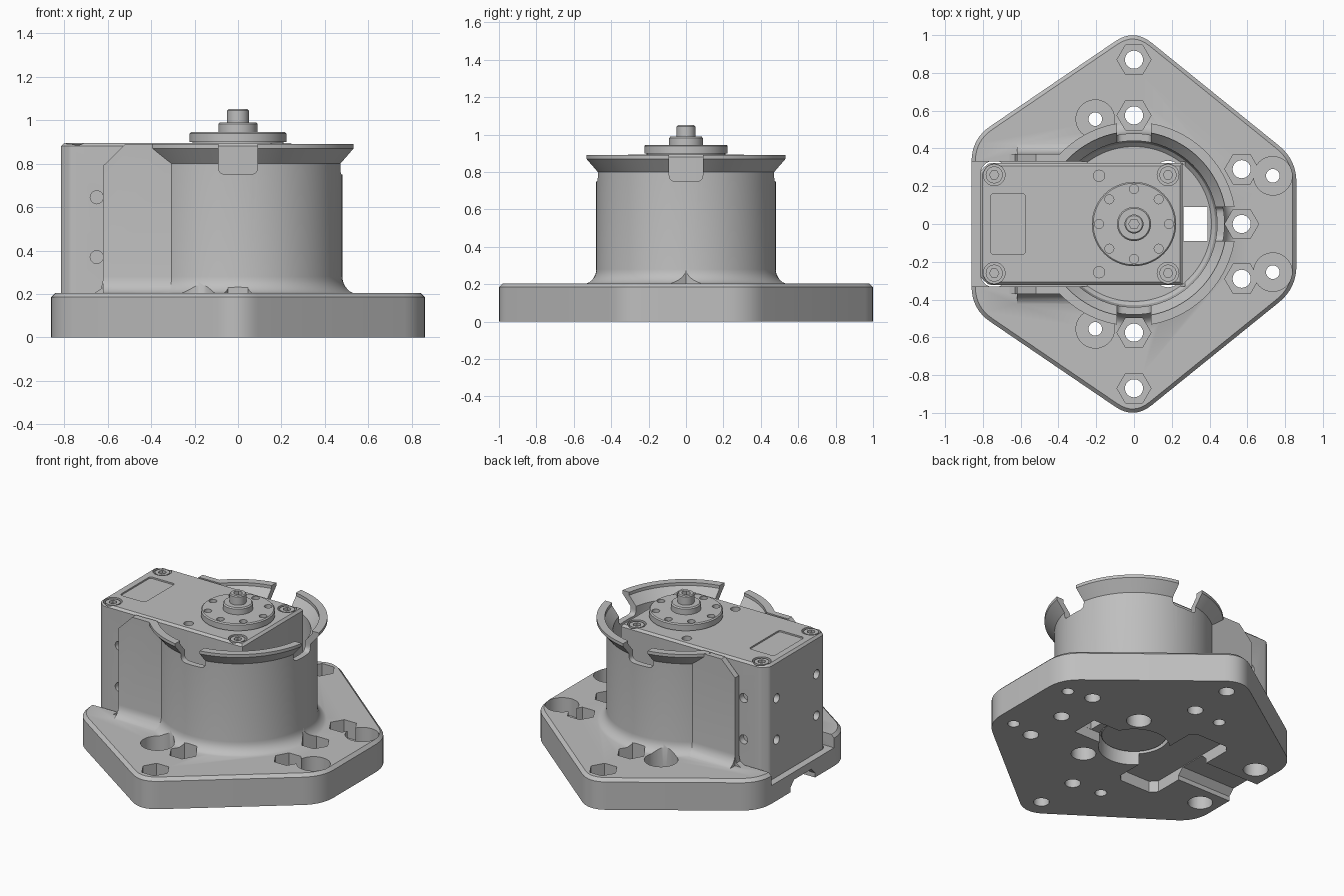
import bpy, bmesh, math
from mathutils import Vector, Matrix

cube = bpy.data.objects.get("Cube")
if cube:
    bpy.data.objects.remove(cube, do_unlink=True)

grey = bpy.data.materials.new("plain_grey")
grey.use_nodes = True
grey.diffuse_color = (0.52, 0.52, 0.52, 1)
grey.node_tree.nodes["Principled BSDF"].inputs["Base Color"].default_value = (0.52, 0.52, 0.52, 1)


def finish(name, bm):
    bmesh.ops.remove_doubles(bm, verts=bm.verts, dist=1e-5)
    bmesh.ops.recalc_face_normals(bm, faces=bm.faces)
    mesh = bpy.data.meshes.new(name)
    bm.to_mesh(mesh)
    bm.free()
    obj = bpy.data.objects.new(name, mesh)
    bpy.context.scene.collection.objects.link(obj)
    mesh.materials.append(grey)
    return obj


def rounded(points, d, steps=8):
    """Replace each corner of a polygon by a curve starting d away from it."""
    out = []
    for i, p in enumerate(points):
        p = Vector(p)
        a = p + (Vector(points[i - 1]) - p).normalized() * d
        b = p + (Vector(points[(i + 1) % len(points)]) - p).normalized() * d
        for k in range(steps + 1):
            t = k / steps
            out.append(a * (1 - t) ** 2 + p * 2 * t * (1 - t) + b * t * t)
    return out


def prism(name, points, lo, hi, axis="z", chamfer=0):
    """Extrude a 2D outline along an axis: z takes (x,y), y takes (x,z), x takes (y,z)."""
    place = {"z": lambda p: (p[0], p[1], lo),
             "y": lambda p: (p[0], lo, p[1]),
             "x": lambda p: (lo, p[0], p[1])}[axis]
    move = Vector([hi - lo if a == axis else 0 for a in "xyz"])
    bm = bmesh.new()
    face = bm.faces.new([bm.verts.new(place(p)) for p in points])
    new = bmesh.ops.extrude_face_region(bm, geom=[face])["geom"]
    bmesh.ops.translate(bm, vec=move, verts=[v for v in new if isinstance(v, bmesh.types.BMVert)])
    if chamfer:
        bmesh.ops.recalc_face_normals(bm, faces=bm.faces)
        rim = [e for e in bm.edges if all(abs(v.co.z - hi) < 1e-5 for v in e.verts)]
        bmesh.ops.bevel(bm, geom=rim, offset=chamfer, segments=1, affect="EDGES")
    return finish(name, bm)


def rect(x0, x1, y0, y1):
    return [(x0, y0), (x1, y0), (x1, y1), (x0, y1)]


def rod(name, u, v, r, lo, hi, axis="z", n=32):
    ring = [(u + r * math.cos(math.tau * i / n), v + r * math.sin(math.tau * i / n)) for i in range(n)]
    return prism(name, ring, lo, hi, axis)


def lathe(name, profile, n=96):
    """Solid of revolution from (radius, z) points that begin and end on the axis."""
    bm = bmesh.new()
    vs = [bm.verts.new((r, 0, z)) for r, z in profile]
    es = [bm.edges.new(pair) for pair in zip(vs, vs[1:])]
    bmesh.ops.spin(bm, geom=vs + es, cent=(0, 0, 0), axis=(0, 0, 1), angle=math.tau, steps=n)
    return finish(name, bm)


def boolean(target, tool, op="DIFFERENCE"):
    tool.hide_render = True
    mod = target.modifiers.new("cut", "BOOLEAN")
    mod.operation, mod.solver, mod.object = op, "EXACT", tool
    bpy.ops.object.select_all(action="DESELECT")
    bpy.context.view_layer.objects.active = target
    target.select_set(True)
    bpy.ops.object.modifier_apply(modifier=mod.name)
    bpy.data.objects.remove(tool, do_unlink=True)


def smooth(obj):
    bpy.ops.object.select_all(action="DESELECT")
    bpy.context.view_layer.objects.active = obj
    obj.select_set(True)
    bpy.ops.object.shade_smooth_by_angle(angle=math.radians(28))


# Base plate
right_half = [(0, -1.035), (0.86, -0.34), (0.86, 0.34), (0, 1.035)]
mount = prism("base_and_housing", rounded(right_half + [(-0.86, 0.45), (-0.86, -0.45)], 0.12),
              0, 0.205, chamfer=0.02)

# Round housing with foot fillet and flared rim
foot = [(0.48 + 0.08 * (1 - math.sin(a)), 0.2 + 0.08 * (1 - math.cos(a)))
        for a in [math.pi / 2 * i / 6 for i in range(7)]]
boolean(mount, lathe("housing", [(0, 0.15), (0.56, 0.15)] + foot +
                     [(0.48, 0.8), (0.54, 0.87), (0.54, 0.89), (0, 0.89)]), "UNION")

# Straight walls beside the motor, with fillets along the foot
wall = [(-0.66, 0.15), (-0.66, 0.205), (-0.63, 0.225), (-0.62, 0.27), (-0.62, 0.79), (-0.52, 0.889),
        (-0.1, 0.889), (-0.1, 0.15)]
boolean(mount, prism("walls", wall, -0.37, 0.37, "y"), "UNION")
side = [(0.37 + (r - 0.48), z) for r, z in foot]
skirt = [(0.45, 0.16)] + side + [(-y, z) for y, z in reversed(side)] + [(-0.45, 0.16)]
boolean(mount, prism("wall_foot", skirt, -0.62, -0.2, "x"), "UNION")

# Hollow inside and motor pocket
boolean(mount, lathe("hollow", [(0, 0.12), (0.41, 0.12), (0.43, 0.14), (0.44, 0.18), (0.44, 0.81),
                                (0.49, 0.87), (0.49, 0.95), (0, 0.95)]))
boolean(mount, prism("pocket", rect(-0.95, 0.27, -0.33, 0.33), 0.121, 1))

# Rim notches on three sides
for turn in (0, 90, 270):
    notch = prism("notch", rounded(rect(-0.09, 0.09, 0.75, 1.1), 0.035, 5), 0.36, 0.7, "x")
    notch.data.transform(Matrix.Rotation(math.radians(turn), 4, "Z"))
    boolean(mount, notch)

# Hexagonal nut pockets and round counterbores, each with a through hole
nuts = [(0, 0.87), (0, 0.575), (0, -0.575), (0, -0.87), (0.57, 0.29), (0.57, 0), (0.57, -0.29)]
bores = [(-0.205, 0.555), (-0.205, -0.555), (0.735, 0.255), (0.735, -0.255)]
for spots, r, sides, hole in ((nuts, 0.09, 6, 0.048), (bores, 0.102, 40, 0.036)):
    for x, y in spots:
        boolean(mount, rod("recess", x, y, r, 0.09, 0.32, n=sides))
        boolean(mount, rod("through_hole", x, y, hole, -0.1, 0.3, n=24))

# Underside: cable window, shaft opening, cable channel and screw access
boolean(mount, prism("window", rect(0.262, 0.39, -0.09, 0.09), -0.1, 0.2))
boolean(mount, rod("shaft_opening", 0, 0, 0.215, -0.1, 0.2, n=48))
boolean(mount, prism("bridge", rect(-0.3, 0.3, -0.091, 0.091), -0.1, 0.065))
boolean(mount, prism("cross_channel", rounded(rect(-0.46, -0.16, -0.36, 0.36), 0.04, 1), -0.1, 0.075))
boolean(mount, prism("cable_channel", [(-0.13, -0.1), (-0.13, 0.03), (-0.09, 0.07), (0.09, 0.07),
                                       (0.13, 0.03), (0.13, -0.1)], -0.95, -0.4, "x"))
corners = [(x, y) for x in (-0.74, 0.18) for y in (-0.26, 0.26)]
for x, y in corners:
    boolean(mount, rod("access", x, y, 0.075, -0.1, 0.16))
smooth(mount)

# Motor body with bevelled lid and chamfered rear corners
outline = [(-0.815, -0.28), (-0.77, -0.322), (0.258, -0.322), (0.258, 0.322), (-0.77, 0.322), (-0.815, 0.28)]
motor = prism("motor_body", rounded(outline, 0.012, 2), 0.122, 0.894, chamfer=0.014)
boolean(motor, prism("label_recess", rounded(rect(-0.76, -0.575, -0.16, 0.16), 0.02, 3), 0.884, 1))
for x, y in corners:
    boolean(motor, rod("screw_seat", x, y, 0.057, 0.865, 1))
for y in (-0.255, 0.255):
    boolean(motor, rod("lid_hole", -0.185, y, 0.03, 0.84, 1, n=20))
for z in (0.37, 0.645):
    for s in (-1, 1):
        boolean(motor, rod("side_hole", -0.65, z, 0.03, s * 0.28, s * 0.4, "y", 20))
        boolean(motor, rod("rear_hole", s * 0.21, z, 0.03, -0.9, -0.775, "x", 20))
smooth(motor)

# Lid screws with hexagonal sockets
for i, (x, y) in enumerate(corners):
    screw = rod("lid_screw_%d" % (i + 1), x, y, 0.045, 0.86, 0.89)
    boolean(screw, rod("socket", x, y, 0.025, 0.872, 1, n=6))
    smooth(screw)

# Output disc, hub and centre screw
horn = lathe("output_disc", [(0, 0.88), (0.21, 0.88), (0.21, 0.9), (0.223, 0.9), (0.223, 0.938), (0.216, 0.945),
                             (0.09, 0.945), (0.09, 0.982), (0.083, 0.99), (0, 0.99)], 64)
for i in range(8):
    a = math.tau * i / 8
    boolean(horn, rod("disc_hole", 0.185 * math.cos(a), 0.185 * math.sin(a), 0.024, 0.905, 1, n=20))
smooth(horn)
bolt = lathe("centre_screw", [(0, 0.97), (0.05, 0.97), (0.05, 1.044), (0.044, 1.05), (0, 1.05)], 32)
boolean(bolt, rod("socket", 0, 0, 0.028, 1.015, 1.2, n=6))
smooth(bolt)

# Rear disc under the motor
smooth(lathe("rear_disc", [(0, 0.08), (0.195, 0.08), (0.2, 0.085), (0.2, 0.125), (0, 0.125)], 48))
